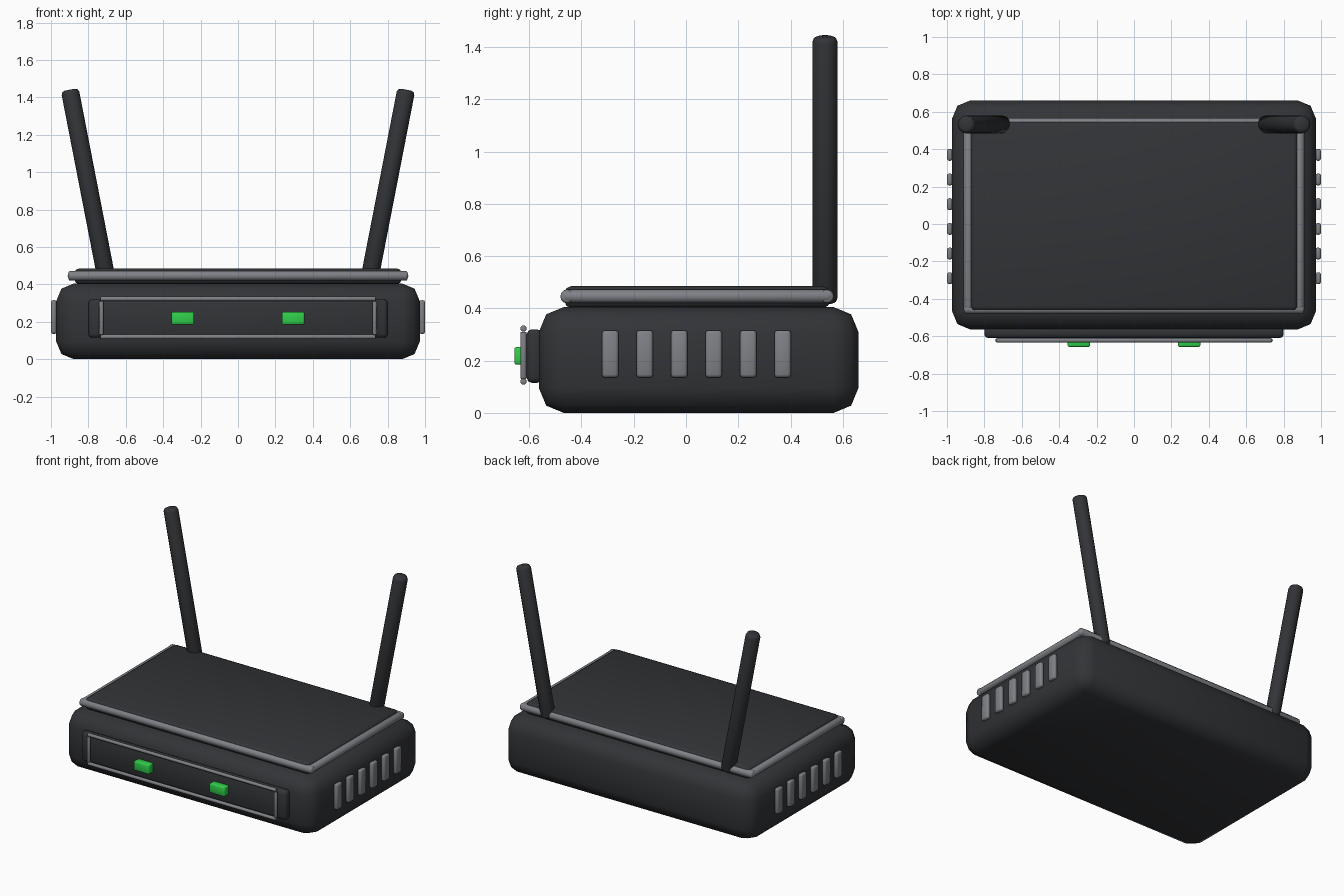
import bpy
from math import radians, sin, cos
from mathutils import Vector

if "Cube" in bpy.data.objects:
    bpy.data.objects.remove(bpy.data.objects["Cube"])


def material(name, rgb):
    m = bpy.data.materials.new(name)
    m.diffuse_color = (*rgb, 1)
    m.use_nodes = True
    m.node_tree.nodes["Principled BSDF"].inputs["Base Color"].default_value = m.diffuse_color
    return m


DARK = material("dark_plastic", (0.032, 0.034, 0.038))
GREY = material("grey_trim", (0.21, 0.22, 0.24))
GREEN = material("green_light", (0.03, 0.62, 0.07))


def finish(name, mat, bevel, segments):
    ob = bpy.context.object
    ob.name = name
    ob.data.materials.append(mat)
    mod = ob.modifiers.new("Bevel", "BEVEL")
    mod.width, mod.segments = bevel, segments
    mod.limit_method = "ANGLE"
    mod.angle_limit = radians(50)
    bpy.ops.object.modifier_apply(modifier=mod.name)
    bpy.ops.object.shade_smooth_by_angle(angle=radians(50))
    return ob


def box(name, lo, hi, mat, bevel, segments=2):
    lo, hi = Vector(lo), Vector(hi)
    bpy.ops.mesh.primitive_cube_add(size=1, location=(lo + hi) / 2)
    bpy.context.object.scale = hi - lo
    bpy.ops.object.transform_apply(location=False, rotation=False, scale=True)
    return finish(name, mat, bevel, segments)


def rod(name, a, b, r, mat, bevel, sides=12):
    a, b = Vector(a), Vector(b)
    d = b - a
    bpy.ops.mesh.primitive_cylinder_add(vertices=sides, radius=r, depth=d.length,
                                        location=(a + b) / 2)
    bpy.context.object.rotation_euler = d.to_track_quat("Z", "Y").to_euler()
    return finish(name, mat, bevel, 2)


# Housing and raised lid
box("body", (-0.972, -0.563, 0), (0.972, 0.66, 0.405), DARK, 0.095)
box("lid", (-0.875, -0.465, 0.402), (0.875, 0.55, 0.485), DARK, 0.025)

# Trim around the lid
for y, n in ((-0.455, "front"), (0.54, "back")):
    rod("lid_trim_" + n, (-0.907, y, 0.446), (0.907, y, 0.446), 0.026, GREY, 0.01)

# Front panel with its trim
box("front_panel", (-0.80, -0.61, 0.115), (0.80, -0.55, 0.32), DARK, 0.02)
for z, n in ((0.323, "top"), (0.12, "bottom")):
    rod("panel_trim_" + n, (-0.735, -0.622, z), (0.735, -0.622, z), 0.012, GREY, 0.004)

# Parts repeated on the left and right
for s, side in ((-1, "left"), (1, "right")):
    rod("lid_trim_" + side, (s * 0.885, -0.47, 0.446), (s * 0.885, 0.555, 0.446),
        0.026, GREY, 0.01)
    rod("panel_trim_" + side, (s * 0.73, -0.622, 0.13), (s * 0.73, -0.622, 0.31),
        0.012, GREY, 0.004)
    box("status_light_" + side, (s * 0.295 - 0.06, -0.657, 0.185),
        (s * 0.295 + 0.06, -0.605, 0.252), GREEN, 0.008)
    # Side vent ribs
    for i in range(6):
        y = -0.29 + i * 0.132
        box(f"vent_{side}_{i + 1}", (s * 0.985 - 0.015, y - 0.032, 0.135),
            (s * 0.985 + 0.015, y + 0.032, 0.316), GREY, 0.012)
    # Antenna leaning outward
    base = Vector((s * 0.701, 0.532, 0.42))
    lean = Vector((s * sin(radians(11)), 0, cos(radians(11))))
    rod("antenna_" + side, base, base + lean * 1.04, 0.048, DARK, 0.02)
